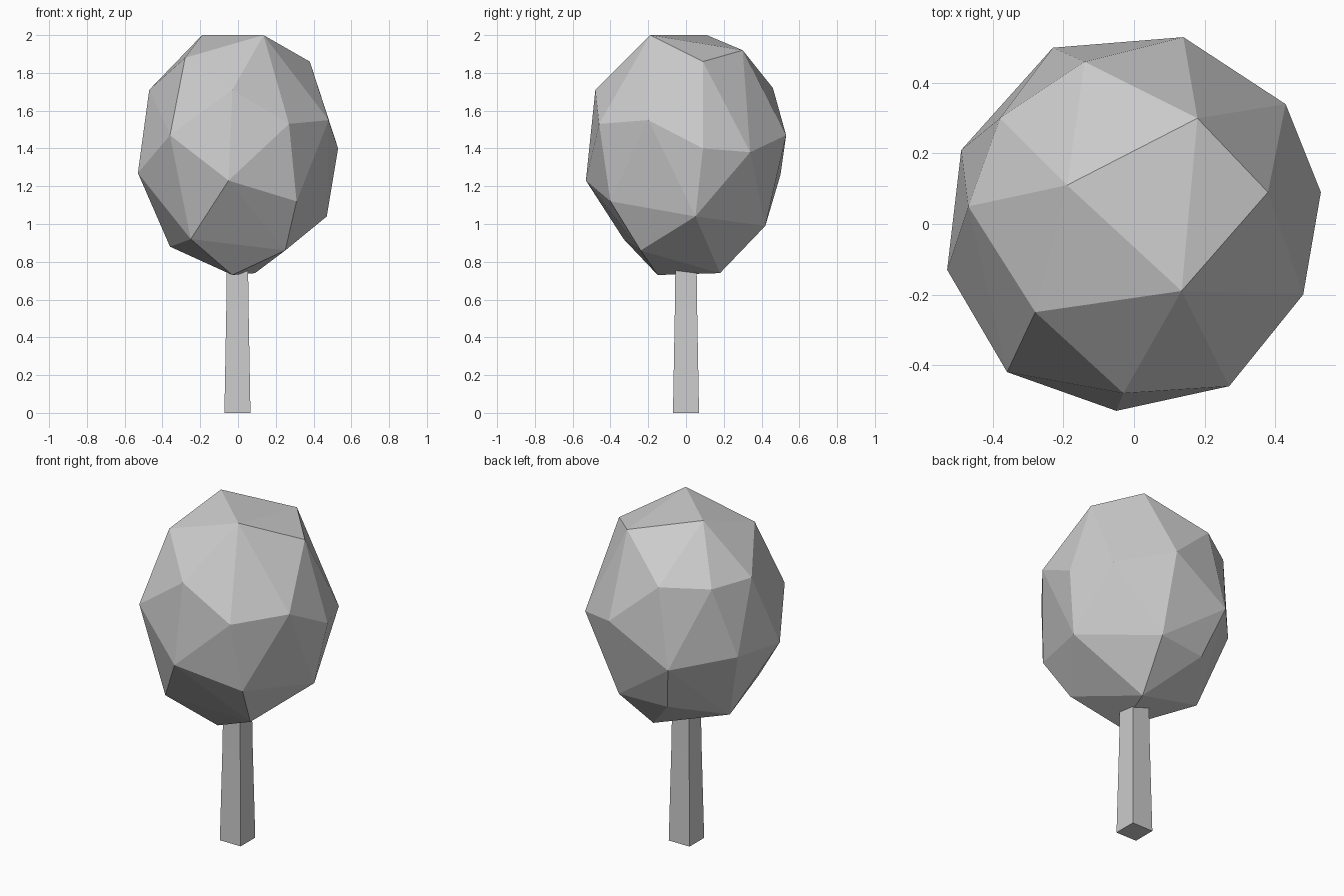
import bpy
import bmesh

default_cube = bpy.data.objects.get("Cube")
if default_cube:
    bpy.data.objects.remove(default_cube, do_unlink=True)

# One plain grey material for the whole tree
grey = bpy.data.materials.new("light_grey")
grey.use_nodes = True
colour = (0.6, 0.6, 0.6, 1)
grey.diffuse_color = colour
shader = next(n for n in grey.node_tree.nodes if n.type == "BSDF_PRINCIPLED")
shader.inputs["Base Color"].default_value = colour
shader.inputs["Roughness"].default_value = 0.9


def add_object(name, bm):
    """Turn a bmesh into a flat shaded object with outward normals."""
    bmesh.ops.recalc_face_normals(bm, faces=bm.faces[:])
    mesh = bpy.data.meshes.new(name)
    bm.to_mesh(mesh)
    bm.free()
    mesh.materials.append(grey)
    obj = bpy.data.objects.new(name, mesh)
    bpy.context.collection.objects.link(obj)
    return obj


# Crown: faceted hull stretched over its corner points, from top to bottom
crown_points = [
    # cap
    (-.19, .11, 2), (.135, -.19, 2), (.38, .09, 1.86), (.18, .30, 1.92),
    (-.28, -.25, 1.88),
    # shoulder
    (-.03, -.48, 1.71), (-.47, .05, 1.71), (-.38, .30, 1.71), (-.14, .46, 1.72),
    # middle
    (.27, -.46, 1.53), (.48, -.20, 1.55), (.53, .09, 1.40), (.43, .34, 1.38),
    (.14, .53, 1.47), (-.36, -.42, 1.47), (-.05, -.53, 1.23),
    (-.53, -.13, 1.27), (-.49, .21, 1.30), (-.23, .50, 1.26),
    # underside
    (.31, -.40, 1.12), (.47, .05, 1.04), (.15, .42, .99), (-.15, .39, .98),
    (-.36, .10, .88), (-.25, -.33, .92), (.25, -.24, .86),
    (-.03, -.15, .73), (.09, .18, .74),
]
bm = bmesh.new()
for point in crown_points:
    bm.verts.new(point)
hull = bmesh.ops.convex_hull(bm, input=bm.verts[:])
loose = [v for v in bm.verts if not v.link_faces]
bmesh.ops.delete(bm, geom=loose, context="VERTS")
add_object("crown", bm)

# Trunk: square tapered post, its top buried in the crown
trunk_rings = [(0, .069), (.55, .059), (.80, .056)]
bm = bmesh.new()
rings = []
for z, half in trunk_rings:
    corners = [(-half, -half), (half, -half), (half, half), (-half, half)]
    rings.append([bm.verts.new((x - .003, y, z)) for x, y in corners])
for low, high in zip(rings, rings[1:]):
    for i in range(4):
        j = (i + 1) % 4
        bm.faces.new((low[i], low[j], high[j], high[i]))
bm.faces.new(rings[0][::-1])
bm.faces.new(rings[-1])
add_object("trunk", bm)
